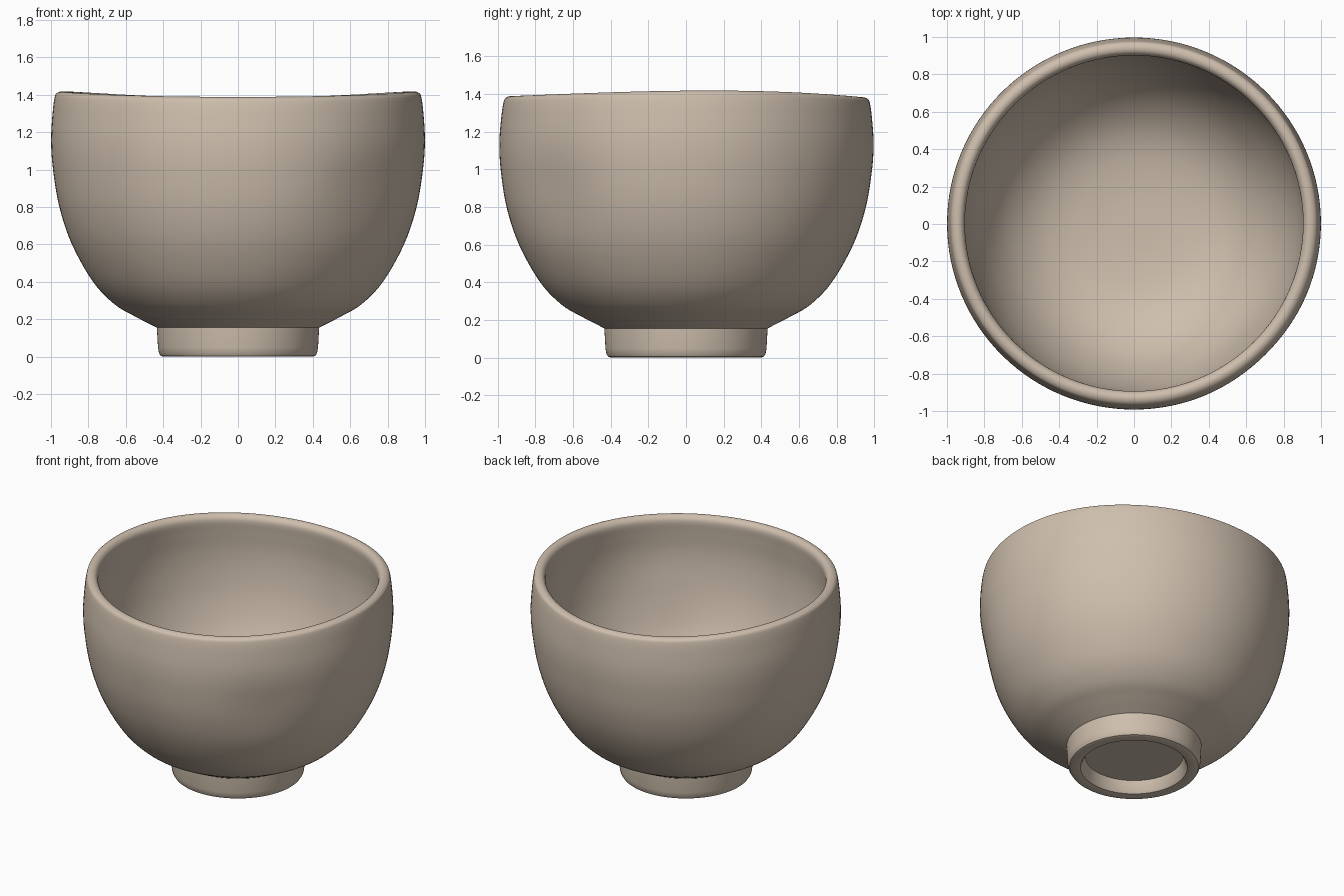
import bpy, bmesh, math
from mathutils import Vector

if "Cube" in bpy.data.objects:
    bpy.data.objects.remove(bpy.data.objects["Cube"])

SEG = 128

def smooth(pts, n=5):
    """Catmull-Rom curve through (radius, height) points."""
    p = [Vector(q) for q in pts]
    p = [2 * p[0] - p[1]] + p + [2 * p[-1] - p[-2]]
    out = []
    for a, b, c, d in zip(p, p[1:], p[2:], p[3:]):
        for i in range(n):
            t = i / n
            out.append(0.5 * (2 * b + (c - a) * t + (2 * a - 5 * b + 4 * c - d) * t * t
                              + (3 * b - a - 3 * c + d) * t ** 3))
    return out + [p[-2]]

# recess under the foot, then foot ring
foot = [(0, 0.085), (0.2, 0.085), (0.315, 0.085), (0.335, 0.015), (0.345, 0.003), (0.36, 0),
        (0.40, 0), (0.414, 0.005), (0.423, 0.02), (0.428, 0.05), (0.434, 0.155)]
# outer wall, rounded lip and inside of the bowl
wall = [(0.44, 0.158), (0.55, 0.215), (0.66, 0.28), (0.775, 0.40), (0.888, 0.60), (0.955, 0.80),
        (0.988, 1.0), (0.997, 1.15), (0.988, 1.29), (0.977, 1.37), (0.965, 1.393), (0.94, 1.402),
        (0.915, 1.392), (0.901, 1.36), (0.906, 1.28), (0.913, 1.15), (0.904, 1.0), (0.872, 0.82),
        (0.805, 0.63), (0.70, 0.46), (0.56, 0.335), (0.40, 0.265), (0.2, 0.235), (0, 0.23)]
profile = [Vector(p) for p in foot] + smooth(wall)

def handmade(r, z, a):
    """Wavy lip, slightly uneven plan and a soft thumb dent at the front right."""
    k = max(0, (z - 0.2) / 1.2) ** 2
    z2 = z + k * (0.016 * math.cos(2 * a) + 0.003 * math.sin(3 * a))
    d = (a + math.pi / 4 + math.pi) % (2 * math.pi) - math.pi
    dent = 0.022 * math.exp(-(d / 0.3) ** 2 - ((z - 0.85) / 0.25) ** 2)
    r2 = r * (1 + 0.004 * min(1, k) * math.cos(2 * a)) - dent * min(1, r)
    return (r2 * math.cos(a), r2 * math.sin(a) + 0.004 * min(1, k), z2)

# lathe the profile
bm = bmesh.new()
rings = []
for r, z in profile:
    if r < 1e-5:
        rings.append([bm.verts.new((0, 0, z))] * SEG)
    else:
        rings.append([bm.verts.new(handmade(r, z, 2 * math.pi * i / SEG)) for i in range(SEG)])
for lo, hi in zip(rings, rings[1:]):
    for i in range(SEG):
        j = (i + 1) % SEG
        bm.faces.new(list(dict.fromkeys((lo[i], lo[j], hi[j], hi[i]))))
bmesh.ops.recalc_face_normals(bm, faces=bm.faces)
mesh = bpy.data.meshes.new("tea_bowl")
bm.to_mesh(mesh)
bm.free()
bowl = bpy.data.objects.new("tea_bowl", mesh)
bpy.context.collection.objects.link(bowl)

# clay colour
clay = bpy.data.materials.new("clay")
clay.diffuse_color = (0.62, 0.52, 0.42, 1)
clay.use_nodes = True
clay.node_tree.nodes["Principled BSDF"].inputs["Base Color"].default_value = clay.diffuse_color
mesh.materials.append(clay)

bpy.context.view_layer.objects.active = bowl
bowl.select_set(True)
bpy.ops.object.shade_smooth_by_angle(angle=math.radians(35))
